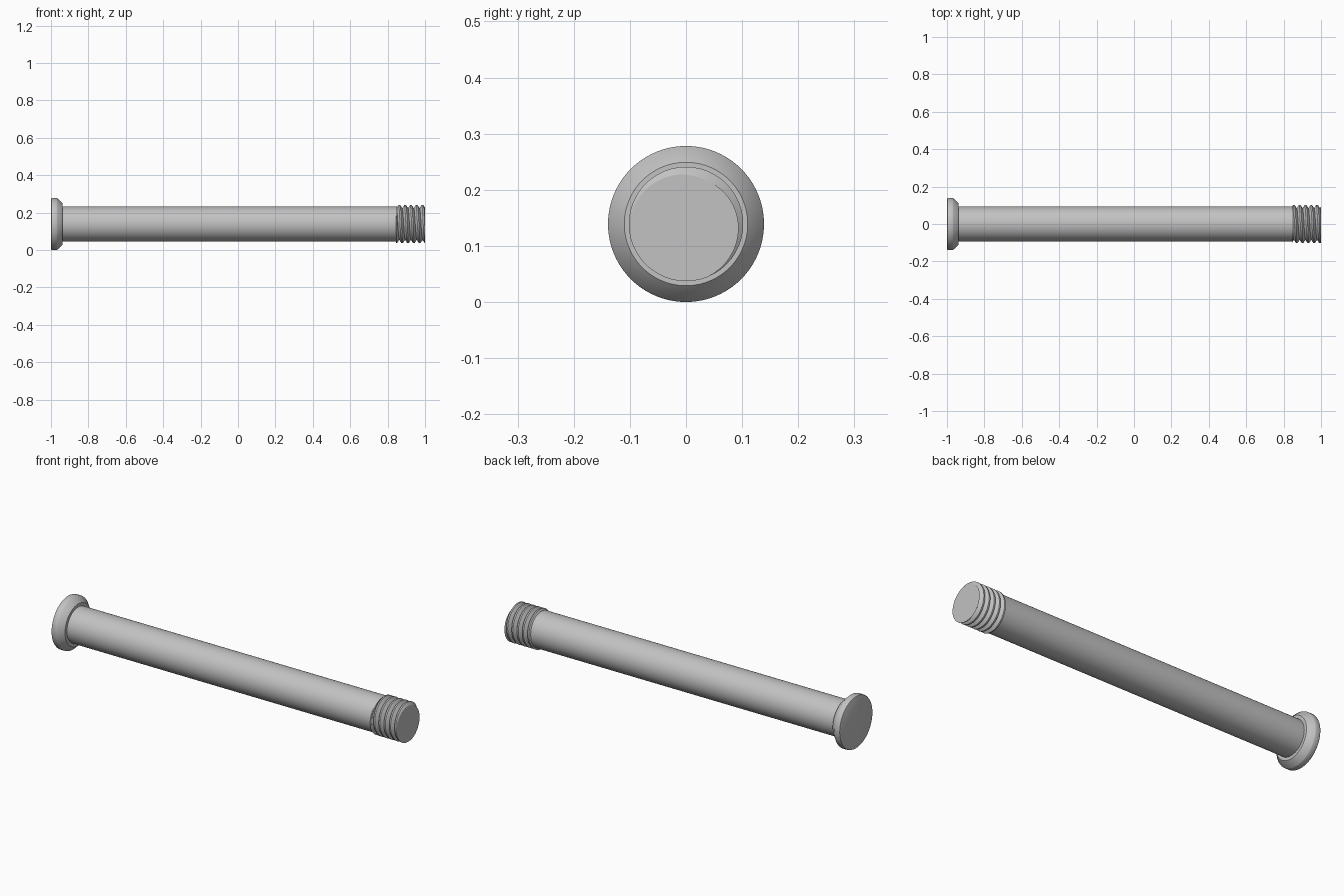
import bpy, bmesh, math

if "Cube" in bpy.data.objects:
    bpy.data.objects.remove(bpy.data.objects["Cube"], do_unlink=True)

AXIS_Z = 0.139
TAU = 2 * math.pi

steel = bpy.data.materials.new("grey_steel")
steel.use_nodes = True
colour = (0.54, 0.54, 0.54, 1)
steel.diffuse_color = colour
steel.node_tree.nodes["Principled BSDF"].inputs["Base Color"].default_value = colour


def build(name, xs, radius, segments):
    """Skin rings along x, with radius(row, angle step), and cap both ends."""
    bm = bmesh.new()
    rings = []
    for i, x in enumerate(xs):
        ring = []
        for j in range(segments):
            a = TAU * j / segments
            r = radius(i, j)
            ring.append(bm.verts.new((x, r * math.cos(a), AXIS_Z + r * math.sin(a))))
        rings.append(ring)
    for lower, upper in zip(rings, rings[1:]):
        for j in range(segments):
            k = (j + 1) % segments
            # Diagonals follow the right-hand helix
            bm.faces.new((lower[j], lower[k], upper[k]))
            bm.faces.new((lower[j], upper[k], upper[j]))
    bm.faces.new(rings[0])
    bm.faces.new(rings[-1])
    bmesh.ops.recalc_face_normals(bm, faces=bm.faces)
    mesh = bpy.data.meshes.new(name)
    bm.to_mesh(mesh)
    bm.free()
    mesh.materials.append(steel)
    obj = bpy.data.objects.new(name, mesh)
    bpy.context.collection.objects.link(obj)
    bpy.ops.object.select_all(action="DESELECT")
    obj.select_set(True)
    bpy.context.view_layer.objects.active = obj
    bpy.ops.object.shade_smooth_by_angle(angle=math.radians(30))
    return obj


def lathe(name, profile, segments=96):
    return build(name, [p[0] for p in profile], lambda i, j: profile[i][1], segments)


# Flat head with a rounded rim and a tapered underside
lathe("head", [(-1, 0.133), (-0.998, 0.137), (-0.994, 0.139),
               (-0.970, 0.139), (-0.966, 0.1375), (-0.938, 0.110)])

# Plain shank
lathe("shaft", [(-0.945, 0.094), (0.85, 0.094)])

# Single-start right-hand thread
STEPS = 48
TURNS = 5
PITCH = 0.031
ROOT, CREST = 0.085, 0.102
ROOT_STEP = 9        # angle step where the groove meets the end face
FLANK = 18           # steps from groove bottom to crest
rows = TURNS * STEPS


def thread_radius(i, j):
    phase = (i - rows - j + ROOT_STEP) % STEPS
    distance = min(phase, STEPS - phase)
    return ROOT + (CREST - ROOT) * min(1, distance / FLANK)


start = 1 - TURNS * PITCH
build("thread", [start + PITCH * i / STEPS for i in range(rows + 1)],
      thread_radius, STEPS)
